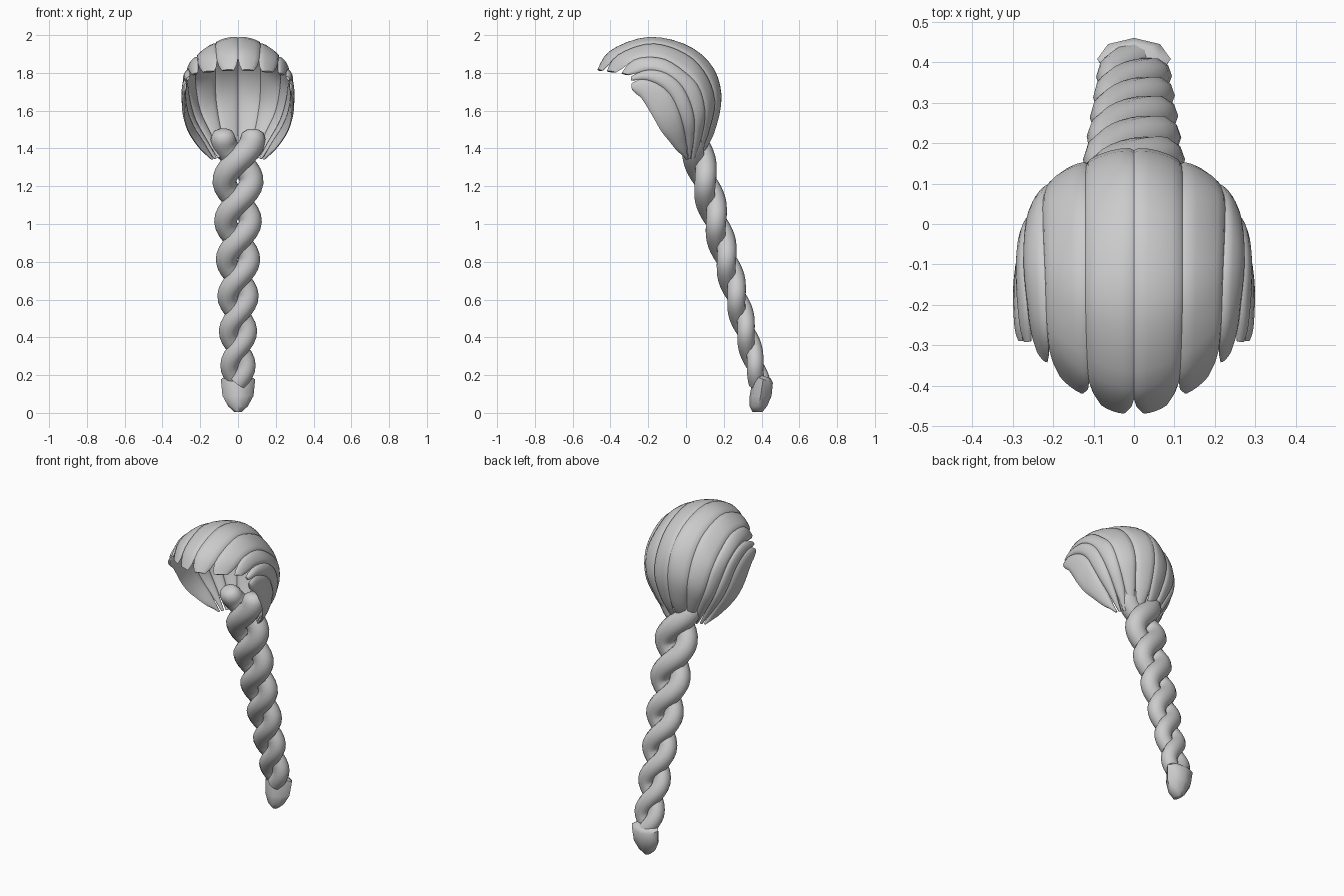
import bpy, bmesh, math
from mathutils import Vector as V

if "Cube" in bpy.data.objects:
    bpy.data.objects.remove(bpy.data.objects["Cube"])


def skin(name, rings, mirror=False):
    """Closed smooth solid through a list of equal-size point rings."""
    bm = bmesh.new()
    rows = [[bm.verts.new(p) for p in r] for r in rings]
    n = len(rows[0])
    for a, b in zip(rows, rows[1:]):
        for k in range(n):
            bm.faces.new((a[k], a[(k + 1) % n], b[(k + 1) % n], b[k]))
    bm.faces.new(rows[0])
    bm.faces.new(rows[-1])
    bmesh.ops.recalc_face_normals(bm, faces=bm.faces)
    me = bpy.data.meshes.new(name)
    bm.to_mesh(me)
    bm.free()
    ob = bpy.data.objects.new(name, me)
    bpy.context.collection.objects.link(ob)
    if mirror:
        ob.modifiers.new("mirror", 'MIRROR')
    bpy.ops.object.select_all(action='DESELECT')
    ob.select_set(True)
    bpy.context.view_layer.objects.active = ob
    bpy.ops.object.shade_smooth_by_angle(angle=math.radians(50))
    return ob


def spline(pts, t):
    """Catmull-Rom point, t in 0..1."""
    f = t * (len(pts) - 1)
    i = min(int(f), len(pts) - 2)
    u = f - i
    b, c = V(pts[i]), V(pts[i + 1])
    a = V(pts[i - 1]) if i else 2 * b - c
    d = V(pts[i + 2]) if i + 2 < len(pts) else 2 * c - b
    return 0.5 * (2 * b + (c - a) * u + (2 * a - 5 * b + 4 * c - d) * u**2
                  + (3 * b - a - 3 * c + d) * u**3)


# Parting lines between locks, from fringe over the head to the nape
partings = [
    [(0, -.475, 1.815), (0, -.39, 1.92), (0, -.2, 1.985), (0, 0, 1.945),
     (0, .135, 1.835), (0, .183, 1.68), (0, .15, 1.5), (0, .08, 1.36)],
    [(.105, -.435, 1.81), (.115, -.35, 1.90), (.12, -.18, 1.955), (.12, 0, 1.90),
     (.12, .105, 1.79), (.115, .15, 1.65), (.09, .12, 1.5), (.05, .07, 1.36)],
    [(.205, -.355, 1.80), (.215, -.26, 1.875), (.22, -.12, 1.875), (.225, 0, 1.80),
     (.223, .07, 1.72), (.2, .1, 1.6), (.145, .085, 1.48), (.085, .05, 1.355)],
    [(.25, -.29, 1.785), (.26, -.2, 1.815), (.27, -.11, 1.80), (.268, -.03, 1.74),
     (.255, .02, 1.65), (.225, .045, 1.55), (.17, .04, 1.45), (.11, .025, 1.35)],
    [(.275, -.29, 1.755), (.28, -.22, 1.765), (.283, -.14, 1.735), (.28, -.08, 1.68),
     (.268, -.04, 1.6), (.237, -.015, 1.52), (.187, 0, 1.44), (.128, .01, 1.345)],
    [(.28, -.285, 1.70), (.285, -.24, 1.67), (.285, -.2, 1.61), (.28, -.165, 1.55),
     (.26, -.13, 1.49), (.23, -.09, 1.44), (.19, -.05, 1.39), (.142, 0, 1.34)],
]

# Locks: lens-shaped strips between neighbouring partings
STEPS, SIDES = 24, 12
for i, (left, right) in enumerate(zip(partings, partings[1:])):
    rings = []
    for s in range(STEPS + 1):
        t = s / STEPS
        a, b = spline(left, t), spline(right, t)
        t0, t1 = max(t - .02, 0), min(t + .02, 1)
        along = (spline(left, t1) + spline(right, t1)
                 - spline(left, t0) - spline(right, t0))
        out = (b - a).cross(along).normalized()
        f = min(1, .6 + 7 * t, .65 + 3 * (1 - t))
        mid, half = (a + b) / 2, (b - a) / 2 * f
        ring = []
        for k in range(SIDES):
            w, h = math.cos(math.tau * k / SIDES), math.sin(math.tau * k / SIDES)
            ring.append(mid + half * w + out * h * f * (.015 if h > 0 else .009))
        rings.append(ring)
    skin(f"hair_lock_{i + 1}", rings, mirror=True)


# Braid: two strands twisted round a slanting, tapering core
def braid_point(s, side):
    th = math.pi * (5.6 * s + .9 * s * s)
    amp = .078 - .036 * s
    z = 1.45 - 1.29 * s
    y = .055 + (1.4 - z) * .27
    return V((side * amp * math.cos(th), y - side * .36 * amp * math.sin(th), z))


for name, side in (("braid_strand_a", 1), ("braid_strand_b", -1)):
    rings = []
    N = 56
    for j in range(-2, N + 1):
        s = max(j, 0) / N
        p = braid_point(s, side)
        d = (braid_point(s + .01, side) - braid_point(s - .01, side)).normalized()
        r = .067 - .019 * s
        if j < 0:                       # rounded upper end
            p -= d * r * (.75 if j == -2 else .5)
            r *= .45 if j == -2 else .85
        u = d.cross(V((0, 1, 0))).normalized()
        v = d.cross(u) * .92
        rings.append([p + r * (u * math.cos(q) + v * math.sin(q))
                      for q in (math.tau * k / 10 for k in range(10))])
    skin(name, rings)

# Tuft closing the end of the braid
rings = []
for y, z, rx, ry in ((.413, .195, .06, .035), (.408, .178, .091, .052), (.395, .09, .082, .058),
                     (.383, .035, .052, .046), (.378, .004, .018, .026)):
    rings.append([(rx * math.cos(q), y + ry * math.sin(q), z - .35 * ry * math.sin(q) * (z > .1))
                  for q in (math.tau * k / 8 for k in range(8))])
skin("braid_tuft", rings)
